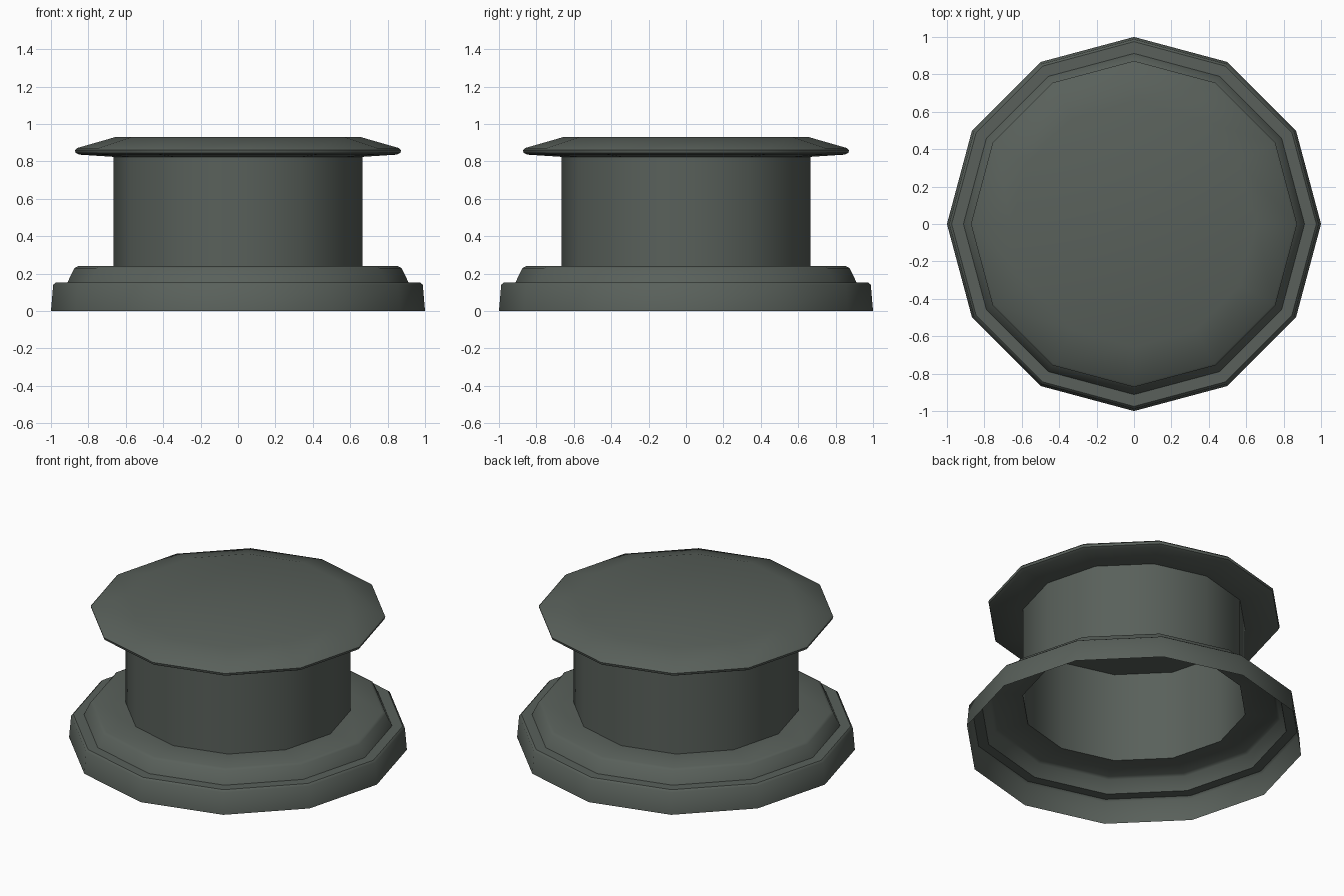
import bpy, bmesh, math

if "Cube" in bpy.data.objects:
    bpy.data.objects.remove(bpy.data.objects["Cube"])

SIDES = 12
mat = bpy.data.materials.new("dark_green_grey")
mat.diffuse_color = (0.10, 0.118, 0.104, 1)
mat.use_nodes = True
mat.node_tree.nodes["Principled BSDF"].inputs["Base Color"].default_value = mat.diffuse_color


def lathe(name, profile, cap_bottom=False, cap_top=False):
    """Revolve (radius, height) points into a 12-sided shell."""
    bm = bmesh.new()
    rings = []
    for r, z in profile:
        rings.append([bm.verts.new((r * math.cos(a), r * math.sin(a), z))
                      for a in (2 * math.pi * i / SIDES for i in range(SIDES))])
    for lo, hi in zip(rings, rings[1:]):
        for i in range(SIDES):
            j = (i + 1) % SIDES
            bm.faces.new((lo[i], lo[j], hi[j], hi[i]))
    if cap_bottom:
        bm.faces.new(rings[0][::-1])
    if cap_top:
        bm.faces.new(rings[-1])
    mesh = bpy.data.meshes.new(name)
    bm.to_mesh(mesh)
    bm.free()
    mesh.materials.append(mat)
    obj = bpy.data.objects.new(name, mesh)
    bpy.context.collection.objects.link(obj)
    bpy.ops.object.select_all(action='DESELECT')
    obj.select_set(True)
    bpy.context.view_layer.objects.active = obj
    bpy.ops.object.shade_smooth_by_angle(angle=math.radians(42))
    return obj


# Stepped base flange, open underneath
lathe("base_flange", [(1.0, 0), (0.988, 0.14), (0.975, 0.152), (0.912, 0.152),
                      (0.875, 0.229), (0.855, 0.24), (0.665, 0.24)])

# Hollow neck
lathe("neck", [(0.665, 0.24), (0.665, 0.825)])

# Closed lid with a thin rounded rim and a sloped top edge
lathe("lid", [(0.665, 0.824), (0.85, 0.836), (0.868, 0.845), (0.872, 0.86),
              (0.86, 0.871), (0.655, 0.93)], cap_bottom=True, cap_top=True)
